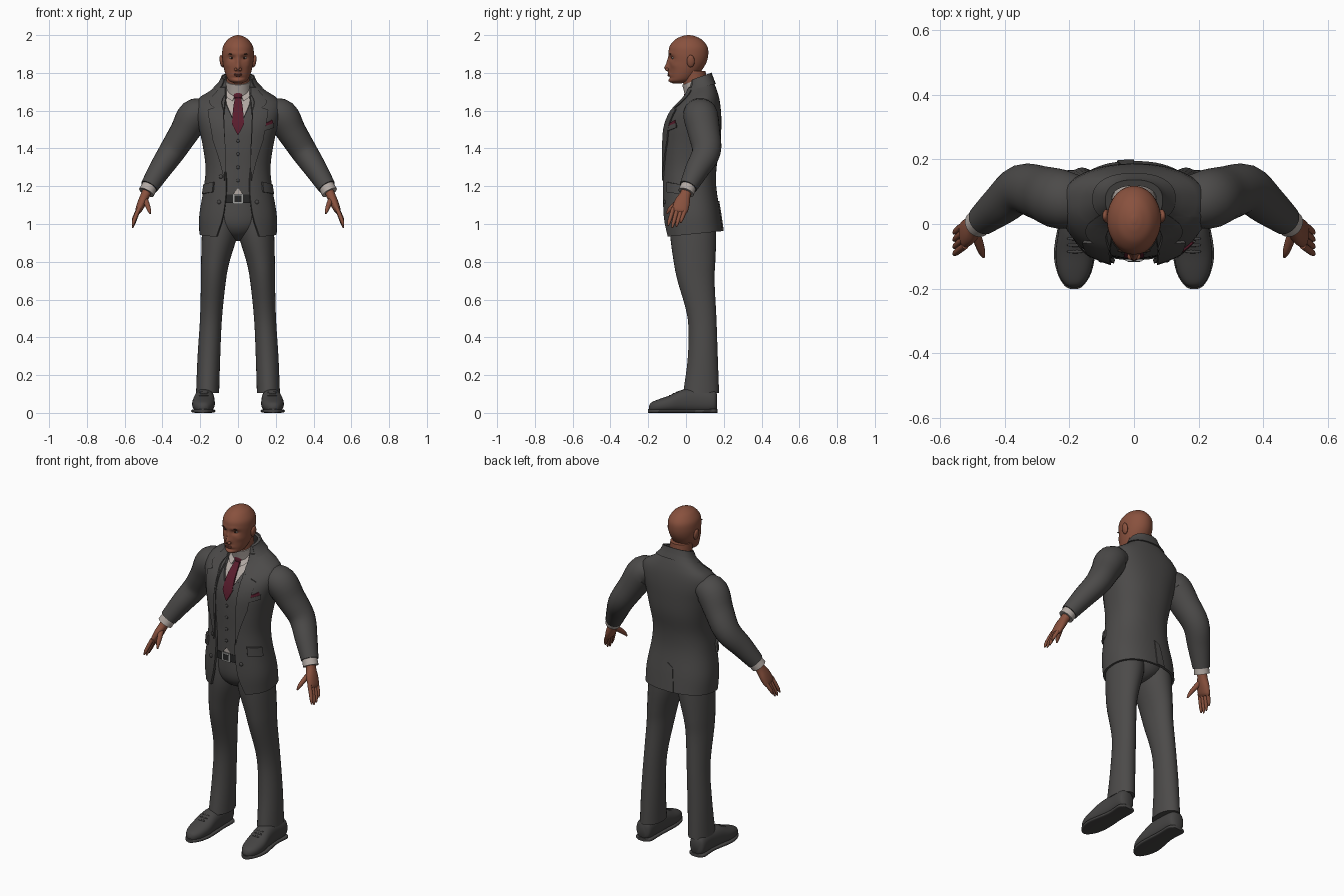
import bpy, bmesh, math
from mathutils import Vector, Matrix

old = bpy.data.objects.get("Cube")
if old:
    bpy.data.objects.remove(old)


def material(name, r, g, b):
    m = bpy.data.materials.new(name)
    m.use_nodes = True
    m.diffuse_color = (r, g, b, 1)
    m.node_tree.nodes["Principled BSDF"].inputs["Base Color"].default_value = (r, g, b, 1)
    return m


SUIT = material("charcoal suit", .072, .069, .067)
SHOE = material("dark grey leather", .06, .058, .057)
SKIN = material("brown skin", .25, .083, .048)
LIP = material("lip brown", .17, .05, .035)
SHIRT = material("off white shirt", .45, .40, .37)
TIE = material("dark red silk", .10, .012, .026)
BELT = material("black leather", .02, .02, .02)
METAL = material("buckle metal", .35, .35, .34)
WHITE = material("eye white", .55, .5, .46)
DARK = material("dark brown", .03, .015, .01)
SIDES = (("left_", 1), ("right_", -1))
X, Y, Z = Vector((1, 0, 0)), Vector((0, 1, 0)), Vector((0, 0, 1))


def finish(name, bm, mat, angle=45):
    bmesh.ops.recalc_face_normals(bm, faces=bm.faces)
    me = bpy.data.meshes.new(name)
    bm.to_mesh(me)
    bm.free()
    ob = bpy.data.objects.new(name, me)
    me.materials.append(mat)
    bpy.context.collection.objects.link(ob)
    bpy.ops.object.select_all(action='DESELECT')
    ob.select_set(True)
    bpy.context.view_layer.objects.active = ob
    bpy.ops.object.shade_smooth_by_angle(angle=math.radians(angle))
    return ob


def blend(keys, rows, t):
    """Smooth curve through rows placed at keys."""
    t = min(max(t, keys[0]), keys[-1])
    n = len(keys)
    i = max(j for j in range(n - 1) if keys[j] <= t)
    h = keys[i + 1] - keys[i]
    s = (t - keys[i]) / h

    def slope(j, c):
        a, b = max(j - 1, 0), min(j + 1, n - 1)
        return (rows[b][c] - rows[a][c]) / (keys[b] - keys[a]) * h
    return [(1 + 2 * s) * (1 - s) ** 2 * rows[i][c] + s * (1 - s) ** 2 * slope(i, c)
            + s * s * (3 - 2 * s) * rows[i + 1][c] + s * s * (s - 1) * slope(i + 1, c)
            for c in range(len(rows[0]))]


def spow(v, e):
    return math.copysign(abs(v) ** e, v)


def tube(name, rows, mat, ref=Y, axis=None, e=1, segs=24, steps=4, sx=1):
    """Closed loft; each row is x, y, z, radius across, radius along ref."""
    bm = bmesh.new()
    keys = list(range(len(rows)))
    rings = []
    for k in range((len(rows) - 1) * steps + 1):
        t = k / steps
        x, y, z, ra, rb = blend(keys, rows, t)
        d = axis or (Vector(blend(keys, rows, t + .1)[:3]) - Vector(blend(keys, rows, t - .1)[:3])).normalized()
        b = (ref - d * ref.dot(d)).normalized()
        a = d.cross(b)
        ring = []
        for s in range(segs):
            u = math.tau * s / segs
            p = Vector((x, y, z)) + a * ra * spow(math.cos(u), e) + b * rb * spow(math.sin(u), e)
            ring.append(bm.verts.new((p.x * sx, p.y, max(p.z, 0))))
        rings.append(ring)
    for r, q in zip(rings, rings[1:]):
        for s in range(segs):
            bm.faces.new((r[s - 1], r[s], q[s], q[s - 1]))
    bm.faces.new(rings[0])
    bm.faces.new(rings[-1])
    return finish(name, bm, mat)


def ball(name, loc, size, mat, turn=0):
    bm = bmesh.new()
    m = Matrix.Translation(loc) @ Matrix.Rotation(turn, 4, 'Y') @ Matrix.Diagonal((*size, 1))
    bmesh.ops.create_uvsphere(bm, u_segments=16, v_segments=10, radius=1, matrix=m)
    return finish(name, bm, mat)


# Torso surface: height, half width, front, back, ring tilt, half opening
BODY = [(.95, .205, -.115, .195, .1, .115), (1.05, .205, -.125, .182, .05, .08),
        (1.2, .18, -.127, .16, 0, .062), (1.3, .172, -.126, .162, 0, .07),
        (1.42, .188, -.125, .182, 0, .08), (1.52, .21, -.115, .187, 0, .08),
        (1.6, .228, -.08, .185, 0, .075), (1.66, .215, -.035, .175, .1, .068),
        (1.7, .15, -.005, .16, .2, .065), (1.74, .1, .01, .142, .3, .064),
        (1.775, .082, .015, .13, .35, .063)]
HEIGHTS = [r[0] for r in BODY]
SQ = .85


def surf(a, z, d):
    """Point on the torso at angle a from the front, sunk by d."""
    _, rx, yf, yb, tilt, _ = blend(HEIGHTS, BODY, z)
    y = (yf + yb) / 2 - ((yb - yf) / 2 - d) * spow(math.cos(a), SQ)
    return Vector(((rx - d) * spow(math.sin(a), SQ), y, z + tilt * (y - .07)))


def ang(x, z):
    return spow(math.asin(min(1, abs(x) / blend(HEIGHTS, BODY, z)[1]) ** (1 / SQ)), 1) * (1 if x >= 0 else -1)


def patch(name, outline, mat, d, thick, sx=1, flat=True):
    """Cloth plate on the torso; outline in x and z, or in angle and z."""
    bm = bmesh.new()
    pts = [(ang(x, z) if flat else x, z) for x, z in outline]
    face = bm.faces.new([bm.verts.new((a, 0, z)) for a, z in pts])
    bmesh.ops.triangulate(bm, faces=[face])
    for axis, c, step in ((X, 0, .1), (Z, 1, .025)):
        lo, hi = min(p[c] for p in pts), max(p[c] for p in pts)
        for k in range(1, math.ceil((hi - lo) / step)):
            bmesh.ops.bisect_plane(bm, geom=bm.verts[:] + bm.edges[:] + bm.faces[:],
                                   plane_co=axis * (lo + k * step), plane_no=axis)
    out = bmesh.ops.extrude_face_region(bm, geom=bm.faces[:])
    for v in out["geom"]:
        if isinstance(v, bmesh.types.BMVert):
            v.co.y = 1
    for v in bm.verts:
        v.co = surf(v.co.x * sx, v.co.z, d - thick * v.co.y)
    return finish(name, bm, mat, 35)


# Jacket shell, open at the front
edge = [.95 + .825 * k / 24 for k in range(25)]
edge = [(ang(blend(HEIGHTS, BODY, z)[5], z), z) for z in edge]
patch("jacket", edge + [(math.tau - a, z) for a, z in reversed(edge)], SUIT, .012, .012, flat=False)
patch("jacket_collar", [(.95, 1.72), (math.tau - .95, 1.72), (math.tau - .95, 1.778), (.95, 1.778)],
      SUIT, 0, .007, flat=False)
patch("vent_flap", [(math.pi, .951), (math.pi + .2, .951), (math.pi + .12, 1.1), (math.pi, 1.12)],
      SUIT, 0, .005, flat=False)

# Shirt, tie, belt
patch("shirt_front", [(-1.4, 1.13), (1.4, 1.13), (1.4, 1.72), (-1.4, 1.72)], SHIRT, .03, .006, flat=False)
patch("tie", [(0, 1.47), (.033, 1.53), (.016, 1.68), (-.016, 1.68), (-.033, 1.53)], TIE, .024, .014)
ball("tie_knot", surf(0, 1.69, .018), (.027, .017, .03), TIE)
tube("shirt_collar", [(0, .066, 1.685, .07, .07), (0, .055, 1.72, .068, .068), (0, .042, 1.758, .066, .066)],
     SHIRT, segs=32)
tube("neck", [(0, .065, 1.66, .06, .06), (0, .048, 1.74, .061, .062), (0, .04, 1.81, .062, .064)],
     SKIN, axis=Z, segs=32)
patch("belt", [(-.9, 1.115), (.9, 1.115), (.9, 1.158), (-.9, 1.158)], BELT, .03, .015, flat=False)
patch("belt_buckle", [(-.028, 1.112), (.028, 1.112), (.028, 1.16), (-.028, 1.16)], METAL, .016, .005)
patch("buckle_inset", [(-.02, 1.12), (.02, 1.12), (.02, 1.152), (-.02, 1.152)], BELT, .012, .003)

# Waistcoat halves, lapels, pockets
for side, s in SIDES:
    patch(side + "waistcoat", [(0, 1.5), (.064, 1.69), (.12, 1.69), (.15, 1.6), (.15, 1.15), (.045, 1.14), (0, 1.19)],
          SUIT, .026, .008, s)
    patch(side + "waistcoat_edge", [(0, 1.5), (.064, 1.69), (.076, 1.69), (.012, 1.49)], SUIT, .02, .006, s)
    patch(side + "collar_wing", [(.012, 1.72), (.03, 1.66), (.066, 1.69), (.066, 1.735)], SHIRT, .024, .014, s)
    patch(side + "lapel", [(.07, 1.23), (.08, 1.42), (.079, 1.54), (.074, 1.6), (.066, 1.7), (.062, 1.74),
                           (.09, 1.735), (.14, 1.635), (.122, 1.62), (.155, 1.605), (.128, 1.44)],
          SUIT, .001, .009, s)
    patch(side + "pocket_flap", [(.72, 1.17), (1.32, 1.16), (1.32, 1.21), (.72, 1.222)], SUIT, 0, .01, s, False)
    ball(side + "lower_button", surf(s * ang(.1, 1.12), 1.12, 0), (.011, .007, .011), SHOE)
patch("breast_pocket", [(.125, 1.49), (.185, 1.51), (.185, 1.535), (.125, 1.515)], SUIT, 0, .007)
patch("pocket_square", [(.13, 1.515), (.182, 1.53), (.178, 1.55), (.15, 1.535), (.135, 1.54)], TIE, 0, .006)
ball("jacket_button", surf(-ang(.09, 1.25), 1.25, 0), (.011, .007, .011), SHOE)
for i in range(4):
    z = 1.44 - i * .07
    ball("waistcoat_button_%d" % (i + 1), surf(0, z, .017), (.009, .005, .009), SHOE)

# Trousers
tube("trouser_seat", [(0, .035, 1.14, .15, .128), (0, .035, 1.02, .16, .128), (0, .04, .96, .12, .11),
                      (0, .045, .925, .05, .07), (0, .045, .91, .01, .02)], SUIT, axis=Z, segs=32)
for side, s in SIDES:
    tube(side + "trouser_leg", [(.09, .035, 1.1, .085, .115), (.097, .038, .95, .094, .122),
                                (.12, .045, .8, .075, .11), (.13, .053, .7, .066, .098),
                                (.143, .085, .5, .058, .076), (.154, .089, .3, .06, .079),
                                (.161, .08, .105, .061, .095)], SUIT, axis=Z, segs=32, sx=s)
    # Shoes
    tube(side + "shoe", [(.178, .165, .06, .025, .04), (.178, .145, .062, .047, .058), (.176, .06, .065, .05, .063),
                         (.179, -.02, .062, .055, .06), (.183, -.09, .047, .06, .044),
                         (.185, -.15, .037, .05, .033), (.186, -.185, .031, .03, .023),
                         (.186, -.197, .027, .008, .008)], SHOE, ref=Z, axis=-Y, e=.85, segs=28, sx=s)
    tube(side + "sole", [(.178, .168, .01, .025, .01), (.178, .145, .01, .052, .01), (.176, .05, .01, .05, .01),
                         (.184, -.08, .01, .064, .01), (.185, -.15, .01, .053, .01), (.186, -.19, .01, .03, .01),
                         (.186, -.202, .01, .01, .01)], SHOE, ref=Z, axis=-Y, e=.5, segs=28, sx=s)
    for i in range(3):
        ball(side + "shoe_lace_%d" % (i + 1), (s * .182, -.045 - i * .02, .109 - i * .009), (.026, .006, .005), SHOE)

    # Sleeve, cuff and hand
    tube(side + "sleeve", [(.16, .072, 1.6, .06, .075), (.228, .077, 1.575, .088, .092), (.285, .095, 1.485, .078, .085),
                           (.35, .108, 1.383, .07, .076), (.412, .06, 1.29, .06, .064),
                           (.47, .012, 1.197, .048, .048)], SUIT, sx=s)
    tube(side + "shirt_cuff", [(.462, .018, 1.21, .041, .041), (.485, 0, 1.167, .043, .043)], SHIRT, sx=s)
    tube(side + "palm", [(.475, .008, 1.19, .026, .03), (.49, -.004, 1.155, .024, .029), (.508, -.02, 1.115, .023, .041),
                         (.525, -.032, 1.075, .018, .042), (.53, -.036, 1.06, .01, .036)], SKIN, e=.9, sx=s)
    for i, long in enumerate((.9, 1, .95, .75)):
        y = -.067 + i * .022
        tube(side + "finger_%d" % (i + 1), [(.523, y, 1.085, .011, .011), (.54, y - .012, 1.085 - .045 * long, .011, .011),
                                            (.552, y - .022, 1.085 - .08 * long, .0095, .0095),
                                            (.558, y - .028, 1.085 - .105 * long, .004, .004)],
             SKIN, segs=12, sx=s)
    tube(side + "thumb", [(.497, -.02, 1.135, .018, .016), (.482, -.055, 1.105, .014, .015),
                          (.472, -.085, 1.078, .011, .012), (.465, -.102, 1.055, .004, .005)], SKIN, segs=12, sx=s)

# Head with pushed and pulled face
head = tube("head", [(0, -.045, 1.745, .02, .025), (0, -.03, 1.757, .046, .055), (0, -.015, 1.78, .061, .072),
                     (0, 0, 1.82, .074, .088), (0, .01, 1.86, .081, .1), (0, .013, 1.9, .084, .105),
                     (0, .013, 1.94, .079, .1), (0, .013, 1.975, .056, .072), (0, .013, 1.993, .028, .038),
                     (0, .013, 2, .006, .008)], SKIN, axis=Z, segs=72, steps=6)
# x, z, spread x, spread z, push
FACE = [(0, 1.825, .015, .018, -.024), (0, 1.855, .009, .025, -.012), (.034, 1.878, .02, .013, .012),
        (.03, 1.902, .03, .01, -.004), (0, 1.79, .025, .01, -.008), (0, 1.758, .025, .012, -.008),
        (.055, 1.84, .015, .015, -.004), (0, 1.774, .03, .006, .004)]
for v in head.data.vertices:
    if v.co.y < 0:
        v.co.y += sum(p * math.exp(-((abs(v.co.x) - x) / w) ** 2 - ((v.co.z - z) / h) ** 2)
                      for x, z, w, h, p in FACE)
for side, s in SIDES:
    ball(side + "eye", (s * .033, -.063, 1.88), (.014, .013, .007), WHITE)
    ball(side + "iris", (s * .033, -.0725, 1.88), (.006, .005, .006), DARK)
    ball(side + "eyebrow", (s * .034, -.083, 1.901), (.018, .005, .003), DARK, s * .1)
    ball(side + "ear", (s * .086, .025, 1.862), (.011, .021, .033), SKIN, s * .15)
    ball(side + "nostril", (s * .012, -.1, 1.818), (.009, .011, .008), SKIN)
ball("upper_lip", (0, -.092, 1.794), (.021, .007, .004), LIP)
ball("lower_lip", (0, -.091, 1.786), (.019, .007, .0045), LIP)
